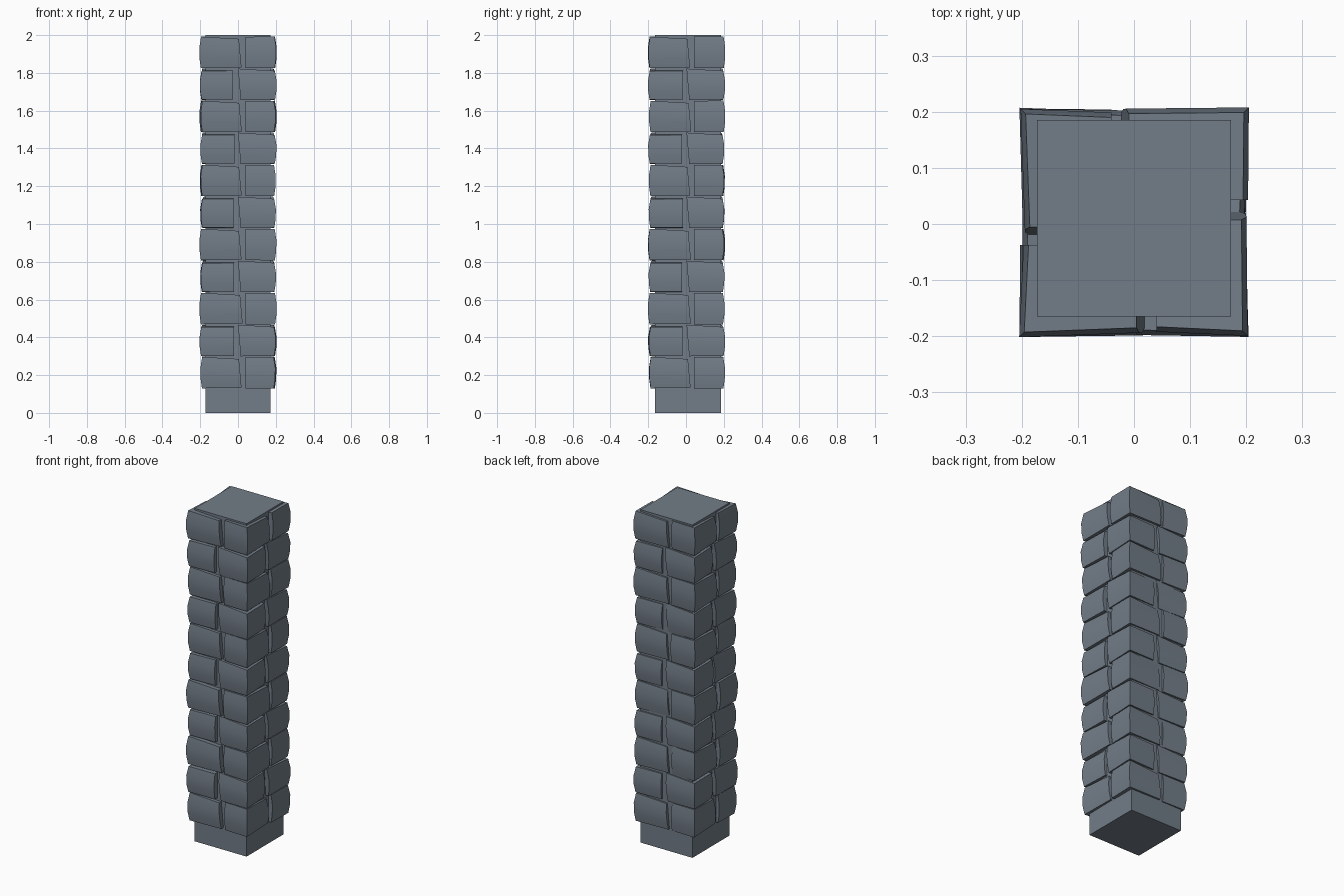
import bpy, bmesh, math, random
from mathutils import Vector

if "Cube" in bpy.data.objects:
    bpy.data.objects.remove(bpy.data.objects["Cube"])

random.seed(4)

# Dark slate
slate = bpy.data.materials.new("slate")
slate.diffuse_color = (0.168, 0.204, 0.244, 1)
slate.use_nodes = True
slate.node_tree.nodes["Principled BSDF"].inputs["Base Color"].default_value = slate.diffuse_color

def finish(bm, name):
    bmesh.ops.recalc_face_normals(bm, faces=bm.faces)
    me = bpy.data.meshes.new(name)
    bm.to_mesh(me)
    bm.free()
    me.materials.append(slate)
    ob = bpy.data.objects.new(name, me)
    bpy.context.collection.objects.link(ob)
    return ob

# Square core of the pillar
bm = bmesh.new()
bmesh.ops.create_cube(bm, size=1)
for v in bm.verts:
    v.co = (v.co.x * 0.345, v.co.y * 0.35 + 0.01, (v.co.z + 0.5) * 2)
finish(bm, "pillar_core")

# (height fraction, inward pull) of each ring of a bulging stone
RINGS = [(0, 0.008), (0.3, 0.001), (0.65, 0.0), (1, 0.009)]

def corner_stone(bm, turn, odd, z0, height):
    """Irregular block at the front left corner, turned to one of four corners."""
    out = 0.201 + random.uniform(-0.004, 0.004)
    x1, y1 = (0.022, -0.04) if odd else (-0.023, 0.0)
    x1 += random.uniform(-0.004, 0.004)
    flare_x, flare_y = random.uniform(0.001, 0.008), random.uniform(0.001, 0.008)
    loops = []
    for f, pull in RINGS:
        o = out - pull
        lean = 0.014 * (f - 1)
        ex, ey = (x1 - lean - 0.014, y1) if odd else (x1, y1 + lean)
        ring = []
        for x, y in ((-o, -o), (ex, -o + flare_y), (ex, ey), (-o + flare_x, ey)):
            # top edge slopes along the long side of the stone
            t = (x + 0.2) / 0.21 if odd else -y / 0.2
            z = z0 + f * (height - 0.012 * t) + (1 - f) * 0.003 * t
            for _ in range(turn):
                x, y = -y, x
            ring.append(bm.verts.new(Vector((x, y + 0.003, z))))
        loops.append(ring)
    for a, b in zip(loops, loops[1:]):
        for i in range(4):
            j = (i + 1) % 4
            bm.faces.new((a[i], a[j], b[j], b[i]))
    bm.faces.new(loops[0][::-1])
    bm.faces.new(loops[-1])

# Eleven courses, the joints alternating from row to row
PITCH = 0.1695
for row in range(11):
    bm = bmesh.new()
    for turn in range(4):
        corner_stone(bm, turn, row % 2 == 0, 0.13 + row * PITCH, 0.167)
    ob = finish(bm, f"stone_course_{row + 1}")
    bpy.ops.object.select_all(action='DESELECT')
    ob.select_set(True)
    bpy.context.view_layer.objects.active = ob
    bpy.ops.object.shade_smooth_by_angle(angle=math.radians(30))
